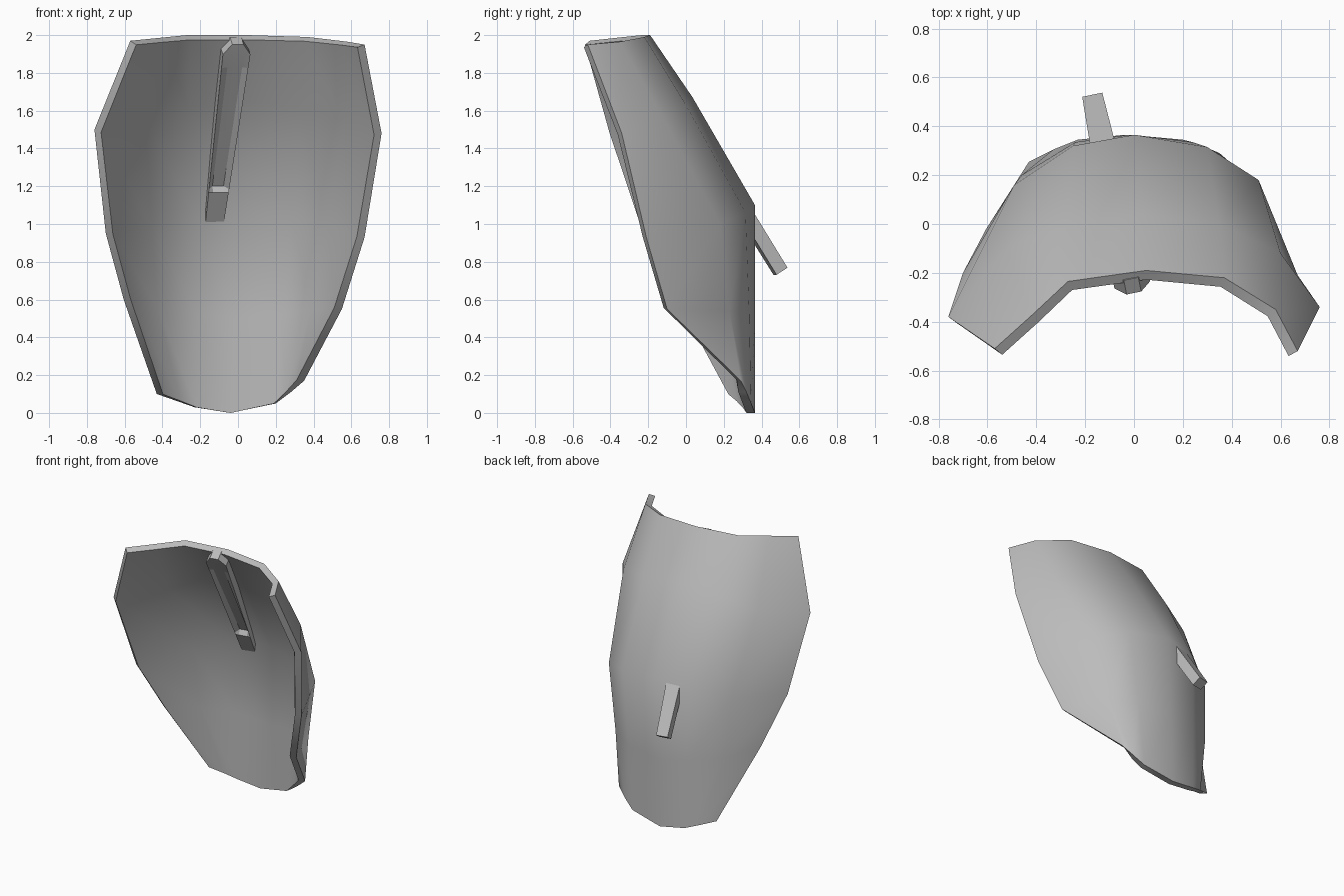
import bpy, bmesh, math
from mathutils import Vector

cube = bpy.data.objects.get("Cube")
if cube:
    bpy.data.objects.remove(cube, do_unlink=True)

grey = bpy.data.materials.new("plain_grey")
grey.use_nodes = True
grey.diffuse_color = (0.5, 0.5, 0.5, 1)
grey.node_tree.nodes["Principled BSDF"].inputs["Base Color"].default_value = (0.5, 0.5, 0.5, 1)


def loft(name, rows, closed):
    """Skin a list of equally long point rows; closed rows get end caps."""
    bm = bmesh.new()
    loops = [[bm.verts.new(p) for p in row] for row in rows]
    count = len(rows[0])
    for a, b in zip(loops, loops[1:]):
        for j in range(count if closed else count - 1):
            k = (j + 1) % count
            bm.faces.new((a[j], a[k], b[k], b[j]))
    if closed:
        bm.faces.new(loops[0])
        bm.faces.new(loops[-1])
        bmesh.ops.recalc_face_normals(bm, faces=bm.faces)
    mesh = bpy.data.meshes.new(name)
    bm.to_mesh(mesh)
    bm.free()
    mesh.materials.append(grey)
    obj = bpy.data.objects.new(name, mesh)
    bpy.context.collection.objects.link(obj)
    return obj


def activate(obj):
    bpy.ops.object.select_all(action="DESELECT")
    obj.select_set(True)
    bpy.context.view_layer.objects.active = obj


# Curved shell: outer surface from top rim to bottom tip, each row from -x to +x
shell_rows = [
    [(-.57, -.51, 1.97), (-.42, -.375, 1.985), (-.27, -.235, 2), (.05, -.19, 2),
     (.37, -.22, 1.99), (.58, -.35, 1.965), (.67, -.52, 1.95)],
    [(-.76, -.38, 1.5), (-.52, -.1, 1.56), (-.28, .0, 1.64), (.04, .035, 1.67),
     (.35, .0, 1.63), (.6, -.12, 1.56), (.76, -.34, 1.48)],
    [(-.70, -.2, .95), (-.49, .16, 1.0), (-.25, .32, 1.07), (0, .365, 1.1),
     (.3, .315, 1.06), (.51, .18, 1.0), (.67, -.21, .93)],
    [(-.605, -.02, .6), (-.46, .2, .56), (-.24, .335, .53), (-.02, .365, .5),
     (.24, .335, .52), (.42, .23, .54), (.55, -.1, .55)],
    [(-.43, .255, .1), (-.33, .305, .065), (-.23, .345, .03), (-.04, .365, 0),
     (.2, .345, .05), (.28, .32, .11), (.35, .29, .17)],
]
shell = loft("shell", shell_rows, False)
mesh = shell.data
if sum(p.normal.y for p in mesh.polygons) < 0:
    mesh.flip_normals()
thick = shell.modifiers.new("thickness", "SOLIDIFY")
thick.thickness = 0.045
thick.offset = -1
thick.use_even_offset = True
activate(shell)
bpy.ops.object.modifier_apply(modifier=thick.name)
bpy.ops.object.shade_smooth_by_angle(angle=math.radians(48))

# Tapered bar with a shallow groove, piercing the shell
top, bottom = Vector((-.01, -.235, 1.94)), Vector((-.165, .5, .75))
side = Vector((.98, .2, 0)).normalized()
front = (bottom - top).cross(side).normalized()
if front.y > 0:
    front.negate()
bar_rows = []
for t, taper, depth in [(-.025, .4, 0), (.02, 1, 0), (.08, 1, .005),
                        (.62, 1, .035), (.635, 1, 0), (1, 1, 0)]:
    centre = top.lerp(bottom, t)
    half = taper * (.075 - .033 * t)
    inner = half * .55
    section = [(half, -.035), (-half, -.035), (-half, .035),
               (-inner, .035 - depth), (inner, .035 - depth), (half, .035)]
    bar_rows.append([centre + side * x + front * d for x, d in section])
bar = loft("handle_bar", bar_rows, True)
activate(bar)
bpy.ops.object.shade_smooth_by_angle(angle=math.radians(30))
